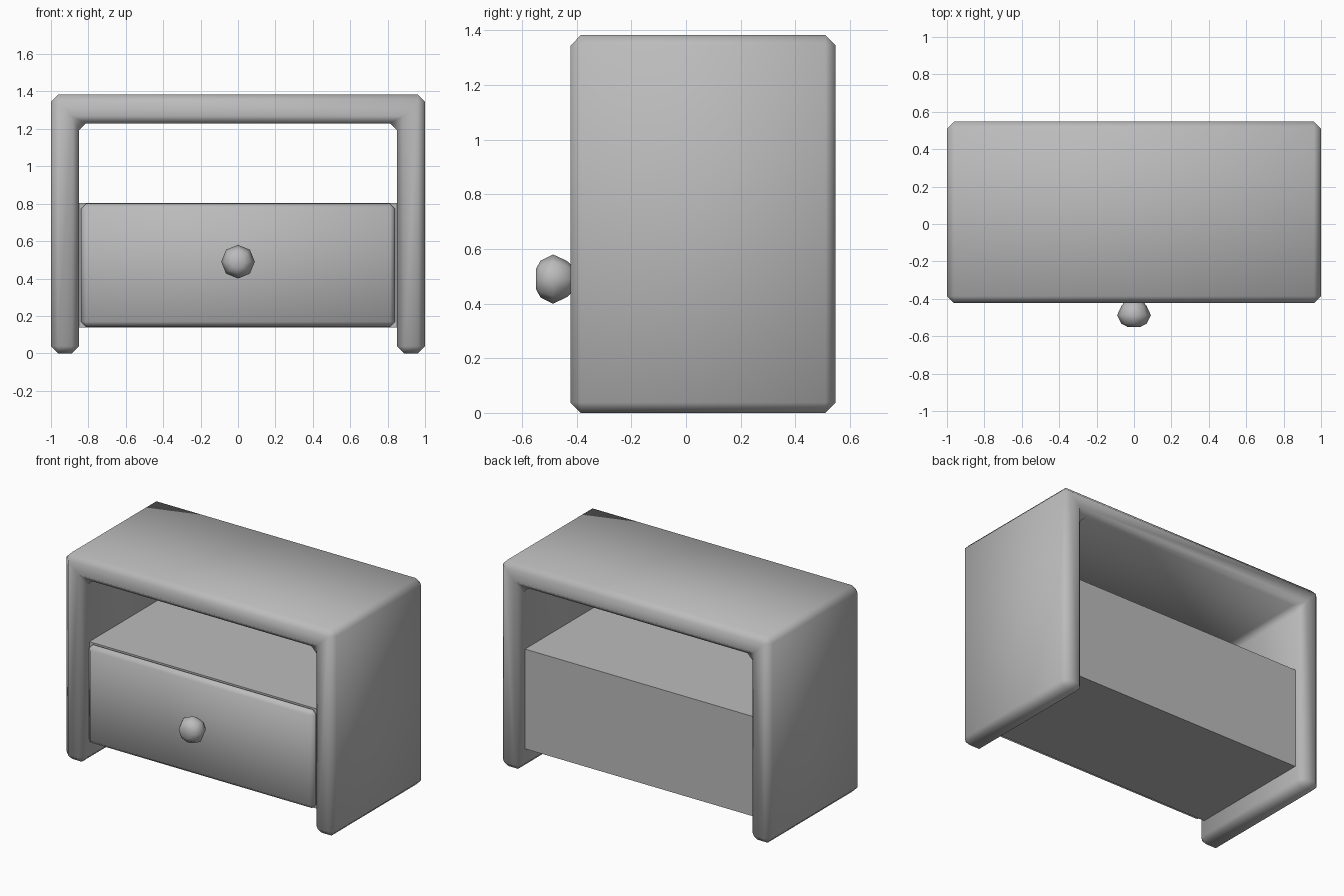
import bpy
import bmesh
from math import cos, sin, tau

if "Cube" in bpy.data.objects:
    bpy.data.objects.remove(bpy.data.objects["Cube"], do_unlink=True)

GREY = (0.5, 0.5, 0.5, 1)
paint = bpy.data.materials.new("plain grey")
paint.use_nodes = True
paint.diffuse_color = GREY
paint.node_tree.nodes["Principled BSDF"].inputs["Base Color"].default_value = GREY


def add_part(name, bm, smooth=True, bevel=0):
    bmesh.ops.recalc_face_normals(bm, faces=bm.faces)
    mesh = bpy.data.meshes.new(name)
    bm.to_mesh(mesh)
    bm.free()
    mesh.materials.append(paint)
    for face in mesh.polygons:
        face.use_smooth = smooth
    part = bpy.data.objects.new(name, mesh)
    bpy.context.collection.objects.link(part)
    if bevel:
        mod = part.modifiers.new("edge bevel", "BEVEL")
        mod.width = bevel
        mod.segments = 1
        mod.limit_method = "ANGLE"
    return part


def add_box(name, low, high, **options):
    bm = bmesh.new()
    bmesh.ops.create_cube(bm, size=1)
    for v in bm.verts:
        v.co = [(a + b) / 2 + c * (b - a) for a, b, c in zip(low, high, v.co)]
    return add_part(name, bm, **options)


# Outer frame: two legs and a top, joined by mitred corners
FRONT, BACK = -0.423, 0.548
outer = [(-1, 0), (-1, 1.383), (1, 1.383), (1, 0)]
inner = [(-0.85, 0), (-0.85, 1.23), (0.85, 1.23), (0.85, 0)]
bm = bmesh.new()
out_v = [bm.verts.new((x, FRONT, z)) for x, z in outer]
in_v = [bm.verts.new((x, FRONT, z)) for x, z in inner]
for i in range(3):
    bm.faces.new((out_v[i], out_v[i + 1], in_v[i + 1], in_v[i]))
front_faces = bm.faces[:]
extruded = bmesh.ops.extrude_face_region(bm, geom=front_faces, use_keep_orig=True)
for item in extruded["geom"]:
    if isinstance(item, bmesh.types.BMVert):
        item.co.y = BACK
add_part("outer_frame", bm, bevel=0.038)

# Drawer body and its bevelled front panel
add_box("drawer_body", (-0.85, -0.36, 0.137), (0.85, 0.49, 0.805), smooth=False)
add_box("drawer_front", (-0.84, -0.405, 0.142), (0.84, -0.345, 0.8), bevel=0.027)

# Eight-sided knob, turned around the y axis
profile = [(0.035, -0.55), (0.067, -0.533), (0.09, -0.487), (0.067, -0.437), (0.035, -0.4)]
SIDES = 8
bm = bmesh.new()
rings = [[bm.verts.new((r * sin(tau * k / SIDES), y, 0.49 + r * cos(tau * k / SIDES)))
          for k in range(SIDES)] for r, y in profile]
for a, b in zip(rings, rings[1:]):
    for k in range(SIDES):
        n = (k + 1) % SIDES
        bm.faces.new((a[k], a[n], b[n], b[k]))
bm.faces.new(rings[0])
bm.faces.new(rings[-1])
add_part("drawer_knob", bm)
